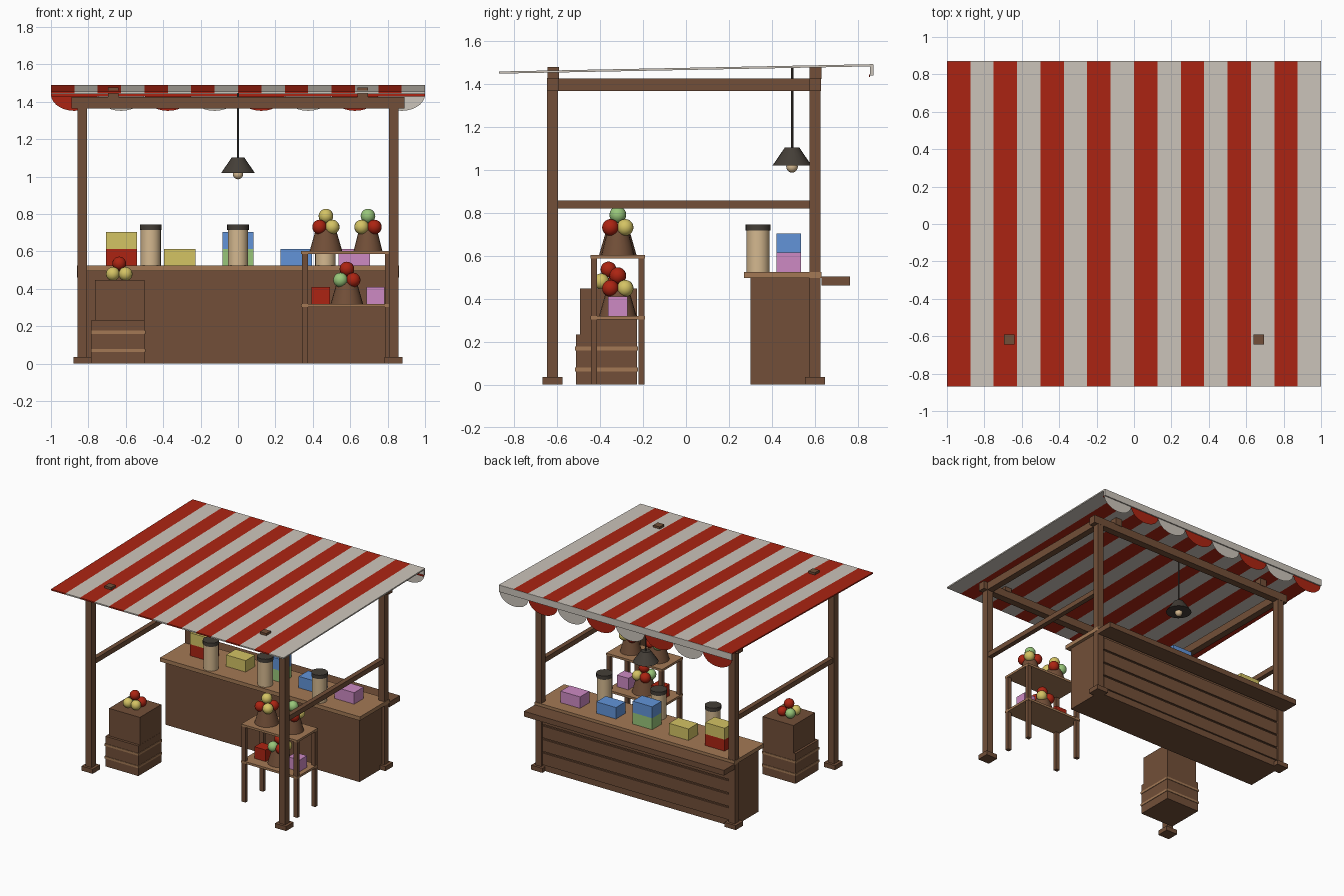
import bpy, bmesh, math
from mathutils import Matrix, Vector

if "Cube" in bpy.data.objects:
    bpy.data.objects.remove(bpy.data.objects["Cube"])


def colour(name, r, g, b):
    lin = lambda c: ((c / 255 + 0.055) / 1.055) ** 2.4
    m = bpy.data.materials.new(name)
    m.diffuse_color = (lin(r), lin(g), lin(b), 1)
    m.use_nodes = True
    m.node_tree.nodes["Principled BSDF"].inputs["Base Color"].default_value = m.diffuse_color
    return m


BROWN = colour("dark wood", 114, 79, 56)
TAN = colour("light wood", 163, 121, 85)
RED = colour("red", 172, 36, 18)
WHITE = colour("off white", 204, 197, 187)
PINK = colour("pink", 205, 138, 195)
BLUE = colour("blue", 98, 148, 216)
YELLOW = colour("yellow", 212, 195, 100)
GREEN = colour("green", 152, 198, 122)
DARK = colour("charcoal", 68, 62, 55)
JAR = colour("jar beige", 212, 184, 143)


def finish(name, bm, mats, smooth=False):
    me = bpy.data.meshes.new(name)
    bm.to_mesh(me)
    bm.free()
    for m in mats:
        me.materials.append(m)
    ob = bpy.data.objects.new(name, me)
    bpy.context.collection.objects.link(ob)
    if smooth:
        bpy.context.view_layer.objects.active = ob
        ob.select_set(True)
        bpy.ops.object.shade_smooth_by_angle(angle=math.radians(40))
        ob.select_set(False)
    return ob


def box(name, mat, x0, x1, y0, y1, z0, z1):
    bm = bmesh.new()
    mid = Vector(((x0 + x1) / 2, (y0 + y1) / 2, (z0 + z1) / 2))
    size = Matrix.Diagonal((x1 - x0, y1 - y0, z1 - z0, 1))
    bmesh.ops.create_cube(bm, size=1, matrix=Matrix.Translation(mid) @ size)
    return finish(name, bm, [mat])


def cone(name, mat, x, y, z0, z1, r0, r1, sides=20):
    bm = bmesh.new()
    bmesh.ops.create_cone(bm, cap_ends=True, segments=sides, radius1=r0, radius2=r1,
                          depth=z1 - z0, matrix=Matrix.Translation((x, y, (z0 + z1) / 2)))
    return finish(name, bm, [mat], True)


def ball(name, mat, x, y, z, r):
    bm = bmesh.new()
    bmesh.ops.create_uvsphere(bm, u_segments=16, v_segments=10, radius=r,
                              matrix=Matrix.Translation((x, y, z)))
    return finish(name, bm, [mat], True)


def fruit_pile(x, y, z, r, spread, top, ring):
    """One fruit on top of a ring of four, ring listed front-left, front-right, back-right, back-left."""
    ball("fruit_top", top, x, y, z + 1.5 * r, r)
    for m, (sx, sy) in zip(ring, ((-1, -1), (1, -1), (1, 1), (-1, 1))):
        ball("fruit", m, x + sx * spread, y + sy * spread, z, r)


# Striped canopy, rising slightly to the back
bm = bmesh.new()
roof_z = lambda y: 1.473 + 0.0195 * y
prev = None
for i in range(17):
    x = -1 + i * 0.125
    row = [bm.verts.new((x, y, roof_z(y) + dz))
           for y, dz in ((-0.87, -0.01), (0.87, -0.01), (0.87, 0), (-0.87, 0))]
    if prev:
        for k in range(4):
            f = bm.faces.new((prev[k], prev[(k + 1) % 4], row[(k + 1) % 4], row[k]))
            f.material_index = (i - 1) % 2
    if i in (0, 16):
        bm.faces.new(row).material_index = 1 if i else 0
    prev = row
bmesh.ops.recalc_face_normals(bm, faces=bm.faces)
finish("canopy", bm, [RED, WHITE])

# Valance strip and scalloped cloth edge at the back
box("valance_strip", WHITE, -1, 1, 0.855, 0.872, 1.437, 1.489)
box("valance_trim", RED, -1, 1, 0.851, 0.855, 1.43, 1.442)
bm = bmesh.new()
for i in range(8):
    cx = -0.875 + i * 0.25
    arc = [bm.verts.new((cx + 0.125 * math.cos(a), 0.863, 1.44 - 0.088 * math.sin(a)))
           for a in (math.pi * k / 14 for k in range(15))]
    bm.faces.new(arc).material_index = i % 2
finish("valance_scallops", bm, [RED, WHITE])

# Timber frame
for s in (-1, 1):
    for y in (-0.62, 0.60):
        px = s * 0.832
        box("post", BROWN, px - 0.026, px + 0.026, y - 0.026, y + 0.026, 0, 1.42)
        box("post_foot", BROWN, px - 0.048, px + 0.048, y - 0.046, y + 0.046, 0, 0.035)
        bx = s * 0.667
        box("canopy_block", BROWN, bx - 0.028, bx + 0.028, y - 0.025, y + 0.03, 1.42, 1.478)
    box("side_beam", BROWN, s * 0.832 - 0.025, s * 0.832 + 0.025, -0.62, 0.6, 1.365, 1.424)
    box("side_rail", BROWN, s * 0.832 - 0.018, s * 0.832 + 0.018, -0.62, 0.6, 0.819, 0.857)
for y in (-0.62, 0.60):
    box("cross_beam", BROWN, -0.89, 0.89, y - 0.027, y + 0.027, 1.365, 1.426)

# Counter with planked outer face and serving ledge
box("counter_body", BROWN, -0.835, 0.835, 0.30, 0.61, 0, 0.497)
for i in range(4):
    z = 0.05 + i * 0.105
    box("counter_plank", BROWN, -0.80, 0.80, 0.61, 0.622, z, z + 0.092)
box("counter_top", TAN, -0.86, 0.86, 0.27, 0.63, 0.495, 0.525)
box("serving_ledge", BROWN, -0.86, 0.86, 0.63, 0.762, 0.462, 0.503)

# Jars on the counter
for x in (-0.467, 0, 0.467):
    cone("jar", JAR, x, 0.335, 0.525, 0.718, 0.054, 0.054)
    cone("jar_lid", DARK, x, 0.335, 0.716, 0.745, 0.058, 0.058)

# Goods boxes on the counter, some stacked in two layers
for x, layers in ((-0.623, (RED, YELLOW)), (-0.312, (YELLOW,)), (0, (GREEN, BLUE)),
                  (0.312, (BLUE,)), (0.621, (PINK,))):
    for k, m in enumerate(layers):
        z = 0.525 + k * 0.089
        box("goods_box", m, x - 0.084, x + 0.084, 0.42, 0.535, z, z + 0.089)

# Hanging lamp
cone("lamp_cord", DARK, 0, 0.493, 1.09, 1.48, 0.006, 0.006, 8)
cone("lamp_shade", DARK, 0, 0.493, 1.02, 1.102, 0.09, 0.034)
ball("lamp_bulb", JAR, 0, 0.493, 1.013, 0.027)

# Stacked crates with bands and fruit
box("lower_crate", BROWN, -0.783, -0.499, -0.512, -0.228, 0, 0.234)
box("upper_crate", BROWN, -0.765, -0.5, -0.492, -0.228, 0.234, 0.448)
for z in (0.062, 0.16):
    box("crate_band", TAN, -0.787, -0.495, -0.516, -0.224, z, z + 0.017)
fruit_pile(-0.635, -0.36, 0.48, 0.037, 0.034, RED, (YELLOW, YELLOW, RED, GREEN))

# Display rack
for x in (0.357, 0.803):
    for y in (-0.427, -0.207):
        box("rack_leg", BROWN, x - 0.016, x + 0.016, y - 0.014, y + 0.014, 0, 0.59)
for z in (0.303, 0.586):
    box("rack_shelf", TAN, 0.338, 0.82, -0.444, -0.19, z, z + 0.017)

# Baskets with fruit
for x, z, r, top, ring in (
        (0.47, 0.603, 0.087, YELLOW, (RED, YELLOW, RED, GREEN)),
        (0.695, 0.603, 0.077, GREEN, (YELLOW, RED, YELLOW, RED)),
        (0.582, 0.32, 0.087, RED, (GREEN, RED, YELLOW, RED))):
    cone("basket", BROWN, x, -0.317, z, z + 0.115, r, r * 0.62)
    fruit_pile(x, -0.317, z + 0.128, 0.039, 0.034, top, ring)

# Small boxes on the lower shelf
for x, m in ((0.443, RED), (0.735, PINK)):
    box("shelf_box", m, x - 0.049, x + 0.049, -0.362, -0.272, 0.32, 0.41)
